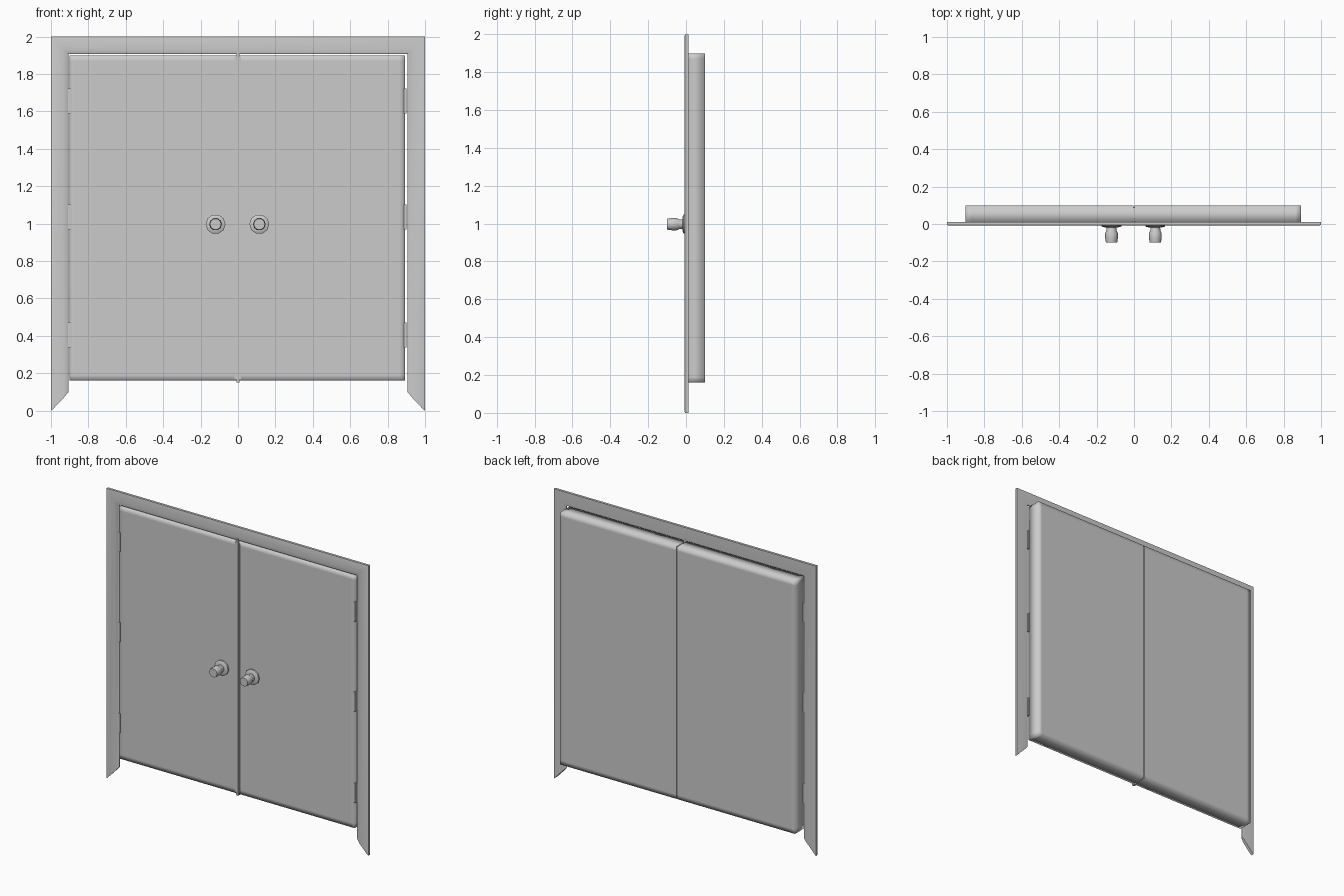
import bpy, bmesh, math
from mathutils import Vector, Matrix

if "Cube" in bpy.data.objects:
    bpy.data.objects.remove(bpy.data.objects["Cube"])

# Single grey finish
grey = bpy.data.materials.new("plain_grey")
grey.use_nodes = True
grey.diffuse_color = (0.6, 0.6, 0.6, 1)
grey.node_tree.nodes["Principled BSDF"].inputs["Base Color"].default_value = (0.6, 0.6, 0.6, 1)


def finish(bm, name, smooth=False):
    bmesh.ops.recalc_face_normals(bm, faces=bm.faces)
    mesh = bpy.data.meshes.new(name)
    for f in bm.faces:
        f.smooth = smooth
    bm.to_mesh(mesh)
    bm.free()
    mesh.materials.append(grey)
    ob = bpy.data.objects.new(name, mesh)
    bpy.context.collection.objects.link(ob)
    return ob


def box(lo, hi):
    bm = bmesh.new()
    lo, hi = Vector(lo), Vector(hi)
    size = hi - lo
    bmesh.ops.create_cube(bm, size=1, matrix=Matrix.Translation((lo + hi) / 2) @ Matrix.Diagonal((*size, 1)))
    return bm


def door(name, outer, inner):
    """Slab with softly shaded outer edges and a crisp meeting edge."""
    low, high, soft = 0.16, 1.9, 0.03
    bm = box((min(outer, inner), -0.002, low), (max(outer, inner), 0.1, high))
    side = math.copysign(1, outer)
    cuts = [((outer - side * soft, 0, 0), (1, 0, 0)),
            ((0, 0, low + soft), (0, 0, 1)), ((0, 0, high - soft), (0, 0, 1))]
    for co, no in cuts:
        geom = bm.verts[:] + bm.edges[:] + bm.faces[:]
        bmesh.ops.bisect_plane(bm, geom=geom, plane_co=co, plane_no=no)
    for e in bm.edges:
        if all(abs(v.co.x - inner) < 1e-4 for v in e.verts):
            e.smooth = False
    finish(bm, name, smooth=True)


door("right_door", -0.902, -0.003)
door("left_door", 0.892, 0.003)

# Meeting strip and the narrow lips beside it
finish(box((-0.008, -0.009, 0.15), (0.008, 0.014, 1.92)), "meeting_strip")
finish(box((-0.02, -0.004, 0.17), (0.016, 0.012, 1.89)), "meeting_lip")
finish(box((-0.012, 0.03, 0.163), (0.012, 0.09, 1.897)), "seam_core")

# Mitred casing: profile of (distance from outer edge, y) swept up, over and down
profile = [(0, -0.005), (0.012, -0.008), (0.065, -0.008), (0.085, -0.004),
           (0.094, 0.002), (0.094, 0.008), (0.08, 0.012), (0, 0.012)]
bm = bmesh.new()


def foot(d):
    return 0.1 * (d / 0.094) ** 1.15


paths = [lambda d: (-1 + d, foot(d)), lambda d: (-1 + d, 2 - d),
         lambda d: (1 - d, 2 - d), lambda d: (1 - d, foot(d))]
rings = []
for path in paths:
    rings.append([bm.verts.new((path(d)[0], y, path(d)[1])) for d, y in profile])
count = len(profile)
for a, b in zip(rings, rings[1:]):
    for i in range(count):
        j = (i + 1) % count
        bm.faces.new((a[i], a[j], b[j], b[i]))
bm.faces.new(rings[0])
bm.faces.new(rings[-1])
casing = finish(bm, "casing")
bpy.context.view_layer.objects.active = casing
casing.select_set(True)
bpy.ops.object.shade_smooth_by_angle(angle=math.radians(40))
casing.select_set(False)

# Knobs: low-sided lathe along the y axis, with a round backplate
knob_profile = [(0.053, 0.002), (0.053, -0.012), (0.045, -0.017), (0.026, -0.018),
                (0.027, -0.035), (0.034, -0.05), (0.034, -0.075), (0.03, -0.1)]
for name, cx in (("right_knob", -0.12), ("left_knob", 0.114)):
    bm = bmesh.new()
    sides = 10
    rings = []
    for r, y in knob_profile:
        rings.append([bm.verts.new((cx + r * math.cos(k * math.tau / sides), y,
                                    0.997 + r * math.sin(k * math.tau / sides))) for k in range(sides)])
    for a, b in zip(rings, rings[1:]):
        for k in range(sides):
            n = (k + 1) % sides
            bm.faces.new((a[k], a[n], b[n], b[k]))
    bm.faces.new(rings[0])
    bm.faces.new(rings[-1])
    knob = finish(bm, name)
    bpy.context.view_layer.objects.active = knob
    knob.select_set(True)
    bpy.ops.object.shade_smooth_by_angle(angle=math.radians(40))
    knob.select_set(False)

# Three hinges on each side
for label, cx in (("right", -0.902), ("left", 0.894)):
    for level, z in (("lower", 0.405), ("middle", 1.035), ("upper", 1.655)):
        finish(box((cx - 0.006, -0.008, z - 0.067), (cx + 0.006, 0.01, z + 0.067)), f"{label}_{level}_hinge")
